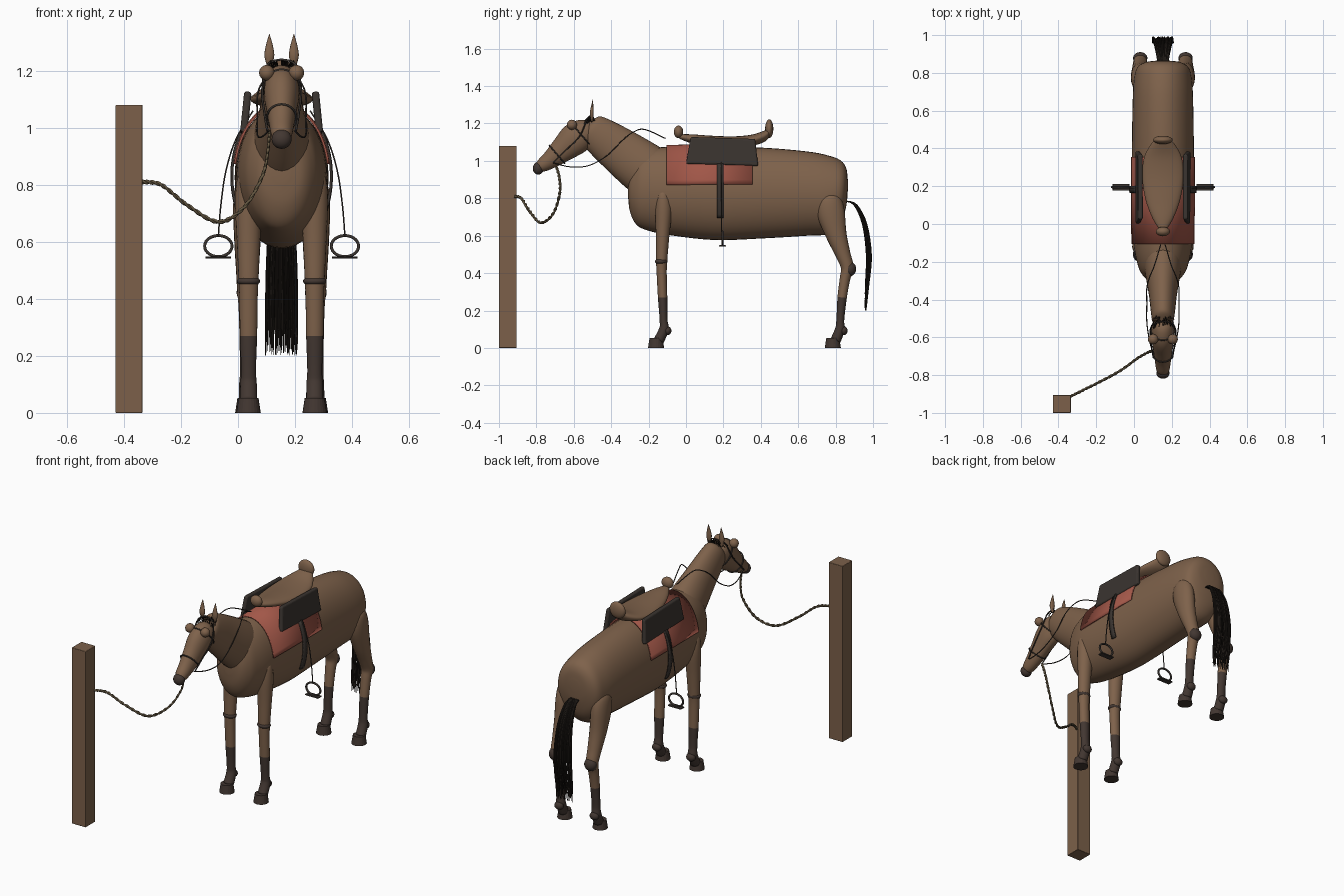
import bpy, bmesh, math, random
from mathutils import Vector

random.seed(4)
cube = bpy.data.objects.get("Cube")
if cube:
    bpy.data.objects.remove(cube, do_unlink=True)

CX = 0.153  # centre line of the animal


def material(name, rgb):
    m = bpy.data.materials.new(name)
    m.use_nodes = True
    m.diffuse_color = (*rgb, 1)
    bsdf = next(n for n in m.node_tree.nodes if n.type == "BSDF_PRINCIPLED")
    bsdf.inputs["Base Color"].default_value = (*rgb, 1)
    return m


coat = material("brown coat", (0.21, 0.122, 0.07))
stocking = material("dark stocking", (0.055, 0.038, 0.031))
cloth = material("red cloth", (0.36, 0.095, 0.065))
leather = material("dark leather", (0.042, 0.034, 0.029))
hair = material("black hair", (0.012, 0.009, 0.007))
hemp = material("hemp rope", (0.14, 0.105, 0.058))
wood = material("brown wood", (0.2, 0.118, 0.068))


def finish(name, bm, mats, smooth=True, dark_below=None):
    """Turn a bmesh into an object; faces under dark_below take slot 1."""
    bmesh.ops.recalc_face_normals(bm, faces=bm.faces)
    for f in bm.faces:
        f.smooth = smooth
        if dark_below and f.calc_center_median().z < dark_below:
            f.material_index = 1
    me = bpy.data.meshes.new(name)
    bm.to_mesh(me)
    bm.free()
    for m in mats:
        me.materials.append(m)
    ob = bpy.data.objects.new(name, me)
    bpy.context.collection.objects.link(ob)
    return ob


def spline(points, n=5):
    """Catmull-Rom interpolation of tuples of any length."""
    p = [Vector(q) for q in points]
    p = [p[0]] + p + [p[-1]]
    out = []
    for a, b, c, d in zip(p, p[1:], p[2:], p[3:]):
        for k in range(n):
            t = k / n
            out.append(0.5 * (2 * b + (c - a) * t + (2 * a - 5 * b + 4 * c - d) * t * t
                              + (3 * b - a - 3 * c + d) * t ** 3))
    return out + [p[-1]]


def loft(name, sections, mats, x=CX, upright=False, sides=28, dark_below=None):
    """Skin ellipses given as (y, z, half width, half depth)."""
    s = spline(sections)
    bm = bmesh.new()
    rings = []
    for i, (y, z, rx, r) in enumerate(s):
        a, b = s[max(i - 1, 0)], s[min(i + 1, len(s) - 1)]
        t = Vector((0, 1, 0)) if upright else Vector((0, b[0] - a[0], b[1] - a[1])).normalized()
        n = Vector((0, -t.z, t.y))
        rings.append([bm.verts.new(Vector((x + rx * math.cos(w), y, z)) + n * r * math.sin(w))
                      for w in (k * math.tau / sides for k in range(sides))])
    for a, b in zip(rings, rings[1:]):
        for k in range(sides):
            j = (k + 1) % sides
            bm.faces.new((a[k], a[j], b[j], b[k]))
    bm.faces.new(rings[0])
    bm.faces.new(rings[-1])
    return finish(name, bm, mats, dark_below=dark_below)


def ball(name, loc, size, mat):
    bm = bmesh.new()
    bmesh.ops.create_uvsphere(bm, u_segments=24, v_segments=14, radius=1)
    bmesh.ops.scale(bm, vec=size, verts=bm.verts)
    bmesh.ops.translate(bm, vec=loc, verts=bm.verts)
    return finish(name, bm, [mat])


def box(name, loc, size, mat, bevel, flare=0):
    bm = bmesh.new()
    bmesh.ops.create_cube(bm, size=1)
    for v in bm.verts:
        if v.co.z < 0:
            v.co.y *= 1 + flare
    bmesh.ops.scale(bm, vec=size, verts=bm.verts)
    bmesh.ops.translate(bm, vec=loc, verts=bm.verts)
    ob = finish(name, bm, [mat], smooth=False)
    mod = ob.modifiers.new("Bevel", "BEVEL")
    mod.width, mod.segments = bevel, 3
    return ob


def cords(name, paths, mat, radius, closed=False, taper=False):
    cu = bpy.data.curves.new(name, "CURVE")
    cu.dimensions = "3D"
    cu.bevel_depth, cu.bevel_resolution, cu.use_fill_caps = radius, 1, True
    for path in paths:
        sp = cu.splines.new("POLY")
        sp.points.add(len(path) - 1)
        for i, (pt, co) in enumerate(zip(sp.points, path)):
            pt.co = (*co, 1)
            pt.radius = 1 - 0.75 * (i / len(path)) ** 3 if taper else 1
        sp.use_cyclic_u = closed
    cu.materials.append(mat)
    ob = bpy.data.objects.new(name, cu)
    bpy.context.collection.objects.link(ob)


def band(name, y0, y1, a0, a1, rx, rz, mat, zc=0.83, steps=28):
    """Sheet wrapped round the barrel between two angles."""
    bm = bmesh.new()
    rows = []
    for k in range(steps + 1):
        w = a0 + (a1 - a0) * k / steps
        rows.append([bm.verts.new((CX + g * rx * math.cos(w), y, zc + g * rz * math.sin(w)))
                     for y, g in ((y0, 0.985), ((y0 + y1) / 2, 1), (y1, 1))])
    for a, b in zip(rows, rows[1:]):
        for j in range(2):
            bm.faces.new((a[j], a[j + 1], b[j + 1], b[j]))
    ob = finish(name, bm, [mat])
    ob.modifiers.new("Solidify", "SOLIDIFY").thickness = 0.008


# Hitching post and its rope
box("post", (-0.382, -0.953, 0.54), (0.095, 0.095, 1.08), wood, 0.003)
rope = spline([(-0.34, -0.915, 0.81), (-0.27, -0.88, 0.8), (-0.18, -0.835, 0.73),
               (-0.07, -0.775, 0.67), (0.02, -0.71, 0.72), (0.085, -0.675, 0.83),
               (0.105, -0.68, 0.92), (0.11, -0.7, 0.985)], 14)
cords("rope", [[p + 0.004 * Vector((0, math.cos(i * 0.9 + f), math.sin(i * 0.9 + f)))
                for i, p in enumerate(rope)] for f in (0, math.pi)], hemp, 0.005)

# Barrel, neck and head
loft("body", [(-0.31, 0.85, 0.03, 0.04), (-0.3, 0.84, 0.075, 0.11), (-0.27, 0.84, 0.108, 0.175),
              (-0.22, 0.845, 0.132, 0.212), (-0.1, 0.84, 0.155, 0.235), (0.15, 0.825, 0.164, 0.248),
              (0.4, 0.828, 0.164, 0.243), (0.65, 0.825, 0.16, 0.225), (0.77, 0.818, 0.153, 0.208),
              (0.83, 0.835, 0.135, 0.165), (0.857, 0.86, 0.09, 0.1), (0.865, 0.87, 0.03, 0.03)],
     [coat], upright=True, sides=40)
loft("neck", [(-0.535, 1.185, 0.02, 0.03), (-0.515, 1.17, 0.052, 0.08), (-0.47, 1.14, 0.063, 0.1),
              (-0.36, 1.06, 0.076, 0.122), (-0.21, 0.95, 0.1, 0.142), (-0.1, 0.88, 0.1, 0.13)], [coat])
loft("head", [(-0.495, 1.19, 0.02, 0.02), (-0.525, 1.167, 0.052, 0.065), (-0.59, 1.12, 0.062, 0.086),
              (-0.66, 1.06, 0.052, 0.068), (-0.72, 1.01, 0.043, 0.05), (-0.77, 0.975, 0.035, 0.036),
              (-0.795, 0.957, 0.02, 0.02)], [coat])
ball("muzzle", (CX, -0.79, 0.96), (0.035, 0.029, 0.034), stocking)

# Parts repeated on the right and left
front_leg = [(-0.125, 0.85, 0.02, 0.02), (-0.123, 0.82, 0.04, 0.036), (-0.12, 0.74, 0.047, 0.045),
             (-0.125, 0.6, 0.041, 0.036), (-0.13, 0.47, 0.035, 0.03), (-0.13, 0.4, 0.032, 0.027),
             (-0.125, 0.27, 0.03, 0.025), (-0.12, 0.15, 0.026, 0.021), (-0.118, 0.1, 0.029, 0.026),
             (-0.145, 0.04, 0.03, 0.028)]
rear_leg = [(0.76, 0.83, 0.02, 0.025), (0.765, 0.795, 0.043, 0.062), (0.775, 0.72, 0.05, 0.074),
            (0.805, 0.6, 0.046, 0.055), (0.84, 0.5, 0.04, 0.04), (0.862, 0.43, 0.036, 0.034),
            (0.85, 0.37, 0.031, 0.028), (0.835, 0.27, 0.028, 0.025), (0.825, 0.15, 0.026, 0.021),
            (0.823, 0.1, 0.029, 0.026), (0.8, 0.04, 0.03, 0.028)]
for s, side in ((-1, "right"), (1, "left")):
    for end, path, toe, dx, heel in (("front", front_leg, -0.16, 0.116, -0.1),
                                     ("rear", rear_leg, 0.785, 0.12, 0.842)):
        x = CX + s * dx
        loft(f"{end}_leg_{side}", path, [coat, stocking], x, sides=20, dark_below=0.275)
        ball(f"{end}_fetlock_{side}", (x, heel, 0.092), (0.028, 0.022, 0.024), stocking)
        bm = bmesh.new()
        bmesh.ops.create_cone(bm, cap_ends=True, segments=24, radius1=0.043, radius2=0.035, depth=0.052)
        bmesh.ops.translate(bm, vec=(x, toe, 0.026), verts=bm.verts)
        finish(f"{end}_hoof_{side}", bm, [stocking], smooth=False)
    ball(f"knee_{side}", (CX + s * 0.116, -0.132, 0.462), (0.041, 0.034, 0.018), stocking)
    ball(f"hock_{side}", (CX + s * 0.12, 0.878, 0.422), (0.038, 0.032, 0.038), stocking)
    ball(f"eye_{side}", (CX + s * 0.052, -0.61, 1.193), (0.027, 0.027, 0.027), coat)
    loft(f"ear_{side}", [(-0.502, 1.21, 0.006, 0.005), (-0.504, 1.25, 0.017, 0.01),
                         (-0.502, 1.285, 0.013, 0.007), (-0.498, 1.328, 0.001, 0.001)],
         [coat], CX + s * 0.043, sides=12)

    # Saddle flap, girth strap and hanging stirrup
    flap = box(f"saddle_flap_{side}", (0, 0, 0), (0.026, 0.345, 0.145), leather, 0.01, flare=0.12)
    flap.location = (CX + s * 0.126, 0.195, 1.05)
    flap.rotation_euler = (-0.03, s * -0.1, 0)
    mid = 0 if s > 0 else math.pi
    band(f"girth_strap_{side}", 0.165, 0.2, mid - s * 0.53, mid + s * 0.62, 0.18, 0.27, leather, steps=14)
    cords(f"stirrup_strap_{side}", [spline([(CX + s * q, 0.19, z) for q, z in (
        (0.1, 1.06), (0.16, 0.96), (0.195, 0.85), (0.213, 0.73), (0.222, 0.62))])], leather, 0.003)
    ring = [w * math.tau / 28 for w in range(28)]
    cords(f"stirrup_{side}", [[(CX + s * 0.222 + 0.048 * math.cos(w), 0.195, 0.585 + 0.037 * math.sin(w))
                               for w in ring]], leather, 0.006, closed=True)
    box(f"stirrup_tread_{side}", (CX + s * 0.222, 0.195, 0.545), (0.09, 0.036, 0.008), leather, 0.003)

    # Reins and cheek straps
    cords(f"rein_{side}", [spline([(CX + s * q, y, z) for q, y, z in (
        (0.045, -0.71, 0.99), (0.07, -0.62, 0.968), (0.085, -0.52, 0.975), (0.085, -0.42, 1.03),
        (0.085, -0.34, 1.11), (0.07, -0.28, 1.155), (0.045, -0.22, 1.168), (0.012, -0.11, 1.12))])],
          leather, 0.003)
    cords(f"cheek_strap_{side}", [spline([(CX + s * q, y, z) for q, y, z in (
        (0.0, -0.515, 1.24), (0.05, -0.53, 1.22), (0.068, -0.57, 1.13),
        (0.06, -0.65, 1.05), (0.05, -0.71, 0.99))])], leather, 0.004)

# Noseband and browband around the head
for name, y, z, rx, r in (("noseband", -0.69, 1.035, 0.052, 0.063), ("browband", -0.56, 1.14, 0.064, 0.085)):
    cords(name, [[(CX + rx * math.cos(w), y - 0.65 * r * math.sin(w), z + 0.76 * r * math.sin(w))
                  for w in ring]], leather, 0.004, closed=True)

# Saddle cloth and saddle
band("saddle_cloth", -0.105, 0.355, 0.17, math.pi - 0.17, 0.172, 0.259, cloth)
loft("saddle_seat", [(-0.035, 1.13, 0.015, 0.012), (0.03, 1.118, 0.055, 0.024), (0.13, 1.105, 0.092, 0.03),
                     (0.25, 1.1, 0.11, 0.031), (0.35, 1.11, 0.1, 0.03), (0.42, 1.132, 0.065, 0.03),
                     (0.45, 1.155, 0.035, 0.02)], [coat], upright=True)
ball("pommel", (CX, -0.04, 1.155), (0.037, 0.025, 0.034), coat)
ball("cantle", (CX, 0.445, 1.172), (0.052, 0.022, 0.05), coat)

# Tail and forelock hair
tail = []
for i in range(110):
    u, d = random.uniform(-1, 1), random.uniform(-1, 1)
    tip = random.uniform(0.2, 0.3)
    tail.append(spline([(CX + u * w, y + d * t, z) for w, y, z, t in (
        (0.025, 0.85, 0.785, 0.003), (0.034, 0.905, 0.765, 0.008), (0.045, 0.955, 0.66, 0.012),
        (0.053, 0.977, 0.5, 0.014), (0.056, 0.97, 0.36, 0.011), (0.057, 0.96, tip, 0.004))], 4))
cords("tail", tail, hair, 0.0036, taper=True)
tuft = []
for i in range(24):
    u, d = random.uniform(-1, 1), random.uniform(-0.015, 0.015)
    tuft.append([(CX + u * 0.03, -0.49 + d, 1.19), (CX + u * 0.045, -0.51 + d, 1.235),
                 (CX + u * 0.06, -0.54 + d, 1.2)])
cords("forelock", tuft, hair, 0.002)
